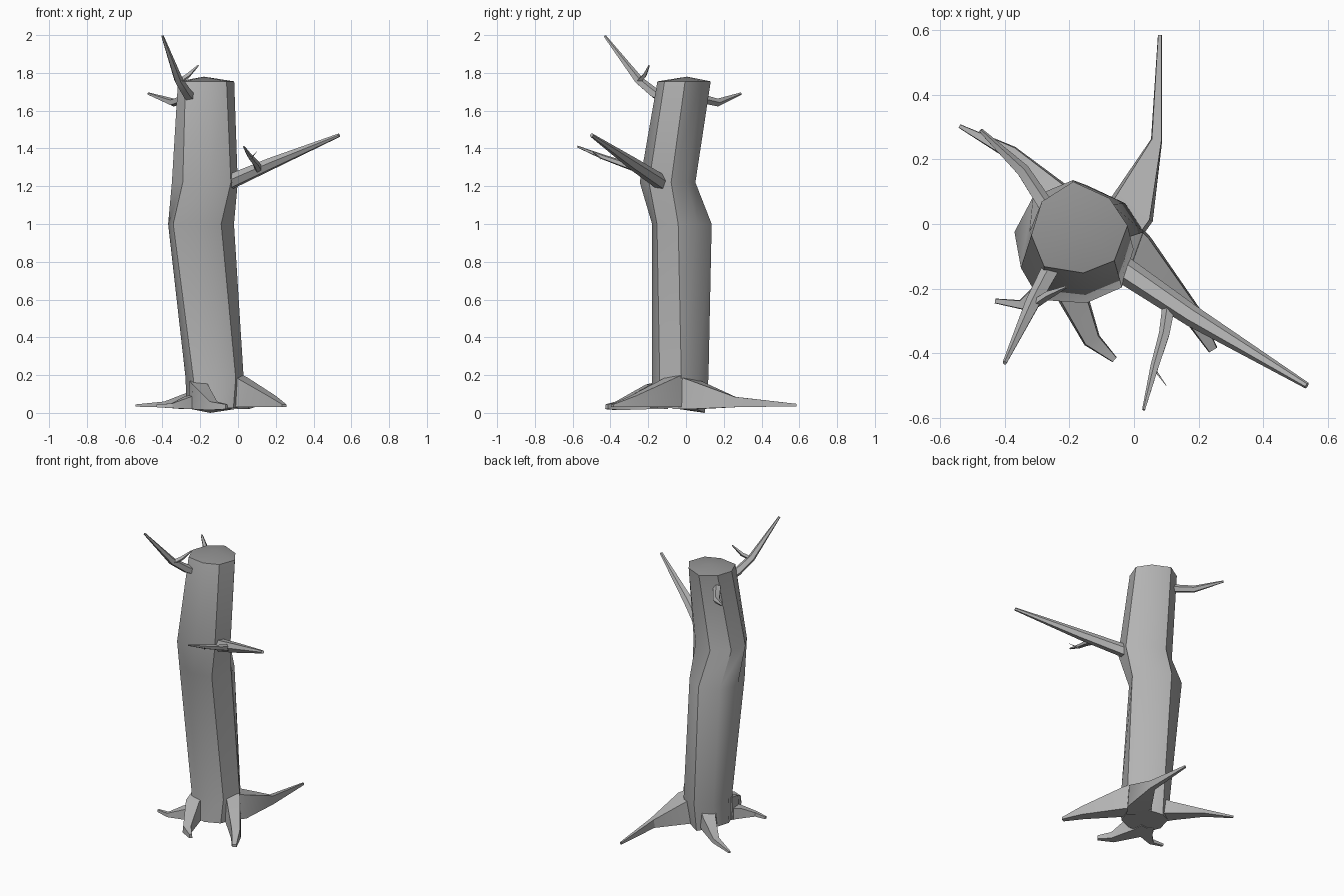
import bpy, bmesh, math
from mathutils import Vector

if "Cube" in bpy.data.objects:
    bpy.data.objects.remove(bpy.data.objects["Cube"])


def grey(name, value):
    m = bpy.data.materials.new(name)
    m.diffuse_color = (value, value, value, 1)
    m.use_nodes = True
    m.node_tree.nodes["Principled BSDF"].inputs["Base Color"].default_value = m.diffuse_color
    return m


BARK = grey("bark", 0.45)
CUT = grey("cut_wood", 0.3)


def loft(name, rings, tip=None, angle=35):
    """Skin a list of point rings, cap the start, close the end with a cap or a point."""
    bm = bmesh.new()
    loops = [[bm.verts.new(p) for p in ring] for ring in rings]
    n = len(loops[0])
    for a, b in zip(loops, loops[1:]):
        for i in range(n):
            j = (i + 1) % n
            bm.faces.new((a[i], a[j], b[j], b[i]))
    bm.faces.new(loops[0][::-1])
    if tip:
        t = bm.verts.new(tip)
        for i in range(n):
            bm.faces.new((loops[-1][i], loops[-1][(i + 1) % n], t)).material_index = 1
    else:
        bm.faces.new(loops[-1])
    bmesh.ops.recalc_face_normals(bm, faces=bm.faces)
    me = bpy.data.meshes.new(name)
    me.materials.append(BARK)
    if tip:
        me.materials.append(CUT)
    bm.to_mesh(me)
    bm.free()
    ob = bpy.data.objects.new(name, me)
    bpy.context.collection.objects.link(ob)
    bpy.ops.object.select_all(action='DESELECT')
    ob.select_set(True)
    bpy.context.view_layer.objects.active = ob
    bpy.ops.object.shade_smooth_by_angle(angle=math.radians(angle))
    return ob


def tangent(pts, i):
    return (pts[min(i + 1, len(pts) - 1)] - pts[max(i - 1, 0)]).normalized()


def branch(name, path, sides=5):
    """Tapered limb; path holds (x, y, z, radius)."""
    pts = [Vector(p[:3]) for p in path]
    rings = []
    for i, p in enumerate(pts):
        d = tangent(pts, i)
        u = d.cross(Vector((0, 0, 1))).normalized()
        v = u.cross(d)
        rings.append([p + path[i][3] * (u * math.cos(k * math.tau / sides) + v * math.sin(k * math.tau / sides))
                      for k in range(sides)])
    loft(name, rings, angle=50)


def root(name, path):
    """Flat-bottomed root; path holds (x, y, top z, bottom z, width)."""
    pts = [Vector((p[0], p[1], 0)) for p in path]
    rings = []
    for i, p in enumerate(pts):
        d = tangent(pts, i)
        side = Vector((-d.y, d.x, 0)) * path[i][4] / 2
        top, low = Vector((0, 0, path[i][2])), Vector((0, 0, path[i][3]))
        rings.append([p + side + low, p - side + low, p - side * 0.85 + top, p + side * 0.85 + top])
    loft(name, rings, angle=30)


# Crooked, uneven eight-sided trunk: x, y, z, x radius, y radius, twist
CORNERS = [(2, 1), (45, 0.89), (97, 1), (144, 0.95), (190, 1), (230, 1.12), (275, 1), (315, 1.03)]
trunk_rings = []
for x, y, z, rx, ry, twist in [(-0.13, -0.045, 0.025, 0.145, 0.145, 0),
                               (-0.125, -0.03, 0.185, 0.155, 0.15, 0),
                               (-0.195, -0.022, 1.0, 0.175, 0.158, -9),
                               (-0.178, -0.097, 1.22, 0.178, 0.15, 5),
                               (-0.17, -0.01, 1.755, 0.15, 0.142, 0)]:
    trunk_rings.append([Vector((x + f * rx * math.cos(math.radians(a + twist)),
                                y + f * ry * math.sin(math.radians(a + twist)), z)) for a, f in CORNERS])
trunk_rings[0][2].z = 0.0
loft("trunk", trunk_rings, tip=(-0.18, 0.005, 1.78), angle=40)

# Roots
root("back_root", [(-0.06, -0.02, 0.20, 0.02, 0.16), (-0.01, 0.04, 0.175, 0.02, 0.15),
                   (0.07, 0.26, 0.085, 0.03, 0.035), (0.08, 0.585, 0.048, 0.035, 0.012)])
root("right_root", [(-0.06, -0.02, 0.22, 0.03, 0.14), (0.015, -0.075, 0.19, 0.03, 0.10),
                    (0.18, -0.28, 0.09, 0.03, 0.06), (0.245, -0.39, 0.045, 0.03, 0.03)])
root("front_root", [(-0.21, -0.12, 0.17, 0.02, 0.11), (-0.20, -0.20, 0.15, 0.02, 0.10),
                    (-0.13, -0.36, 0.06, 0.015, 0.055), (-0.06, -0.42, 0.045, 0.02, 0.02)])
root("left_root", [(-0.2, -0.13, 0.10, 0.02, 0.10), (-0.27, -0.20, 0.085, 0.02, 0.07),
                   (-0.35, -0.25, 0.05, 0.025, 0.03), (-0.43, -0.238, 0.045, 0.03, 0.015)])
root("back_left_root", [(-0.18, 0.02, 0.15, 0.025, 0.12), (-0.235, 0.085, 0.11, 0.025, 0.09),
                        (-0.38, 0.22, 0.06, 0.03, 0.045), (-0.54, 0.303, 0.045, 0.033, 0.012)])

# Long right branch with its twigs
branch("right_branch", [(-0.05, -0.13, 1.22, 0.042), (0.18, -0.285, 1.322, 0.033), (0.535, -0.50, 1.47, 0.01)], 6)
branch("right_twig", [(0.11, -0.25, 1.29, 0.022), (0.095, -0.34, 1.32, 0.018), (0.065, -0.44, 1.355, 0.014),
                      (0.03, -0.575, 1.41, 0.005)])
branch("right_twiglet", [(0.065, -0.45, 1.345, 0.005), (0.1, -0.50, 1.385, 0.001)], 3)

# Upper front branch with its twig
branch("top_branch", [(-0.235, -0.10, 1.66, 0.03), (-0.27, -0.165, 1.69, 0.028), (-0.315, -0.25, 1.76, 0.024),
                      (-0.40, -0.43, 1.995, 0.007)])
branch("top_twig", [(-0.31, -0.25, 1.755, 0.014), (-0.265, -0.22, 1.785, 0.013), (-0.21, -0.195, 1.84, 0.004)], 4)

# Upper back-left branch
branch("back_left_branch", [(-0.27, 0.05, 1.67, 0.026), (-0.345, 0.165, 1.643, 0.022), (-0.475, 0.29, 1.69, 0.007)])
